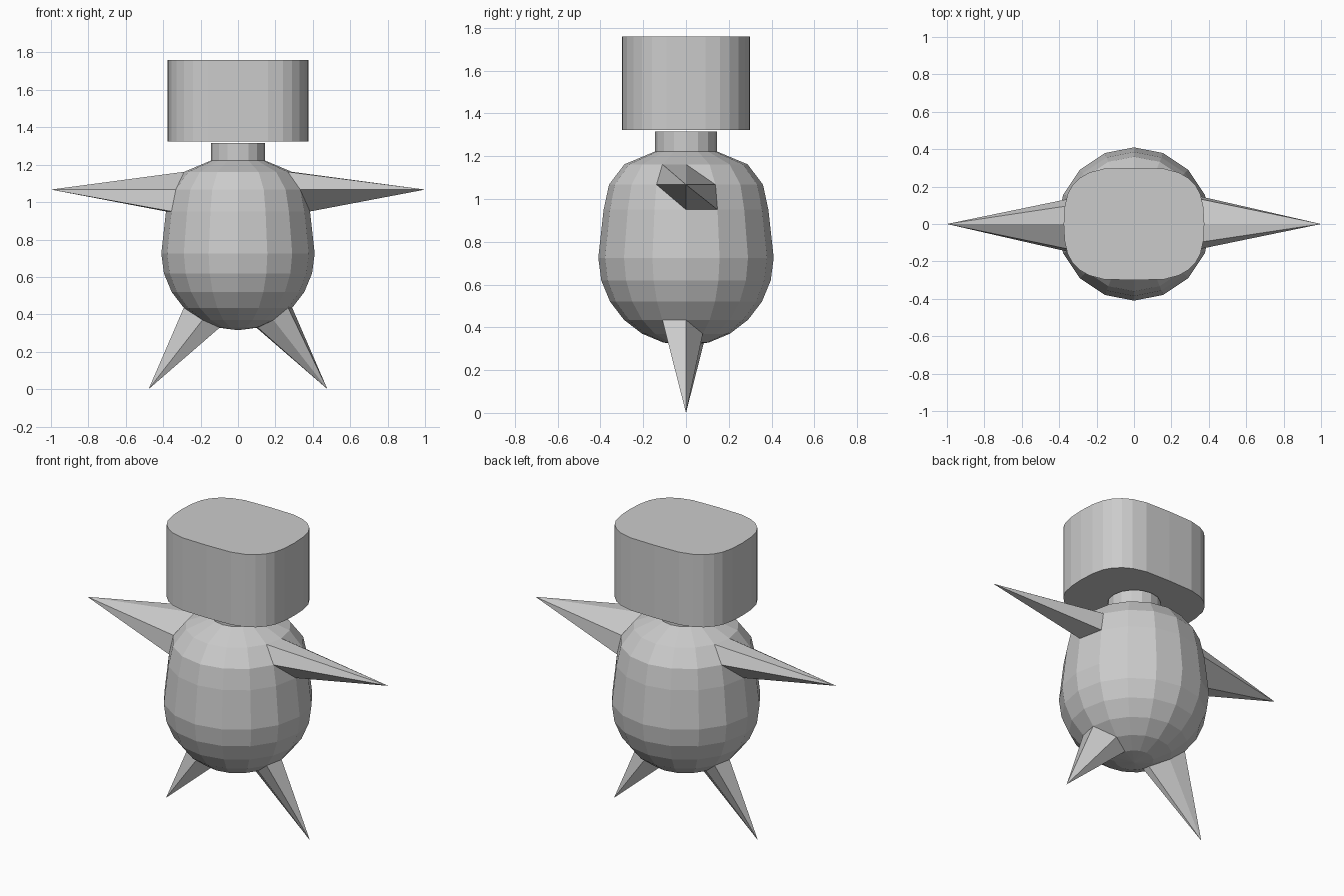
import bpy
from math import cos, sin, pi, radians

if "Cube" in bpy.data.objects:
    bpy.data.objects.remove(bpy.data.objects["Cube"])

N = 16


def make_object(name, verts, faces):
    mesh = bpy.data.meshes.new(name)
    mesh.from_pydata(verts, [], faces)
    mesh.update()
    obj = bpy.data.objects.new(name, mesh)
    bpy.context.collection.objects.link(obj)
    return obj


# Body profile (radius, z): round underside, tapering chest, shoulders, neck
R, ZC = 0.41, 0.725
profile = [(R * sin(radians(a)), ZC - R * cos(radians(a))) for a in range(15, 91, 15)]
profile += [(0.385, 0.95), (0.36, 1.067), (0.288, 1.162), (0.145, 1.222), (0.145, 1.316)]
verts = [(r * cos(2 * pi * i / N), r * sin(2 * pi * i / N), z)
         for r, z in profile for i in range(N)]

# Side walls, every quad split along the same diagonal
faces = []
for k in range(len(profile) - 1):
    for i in range(N):
        j = (i + 1) % N
        a, b = k * N + i, k * N + j
        c, d = b + N, a + N
        faces += [(a, b, d), (b, c, d)]

# Rounded bottom pole and flat neck cap
verts.append((0, 0, ZC - R))
pole = len(verts) - 1
faces += [(pole, (i + 1) % N, i) for i in range(N)]
top = (len(profile) - 1) * N
faces.append(tuple(range(top, top + N)))

# Arms and legs: single side vertices pulled out to spikes
ARM_RING, LEG_RING = 7, 1
leg_ring = next(k for k, p in enumerate(profile) if abs(p[0] - R * sin(radians(30))) < 1e-4)
for side, i in ((1, 0), (-1, N // 2)):
    verts[ARM_RING * N + i] = (side * 1.0, 0, 1.067)
    verts[leg_ring * N + i] = (side * 0.478, 0, 0.0)
make_object("body_with_limbs", verts, faces)

# Head: rounded block, quarter outline mirrored around
quarter = [(0.376, 0.0), (0.371, 0.09), (0.355, 0.16), (0.33, 0.205),
           (0.29, 0.246), (0.24, 0.275), (0.16, 0.296), (0.0, 0.3)]
half = quarter + [(-x, y) for x, y in reversed(quarter[:-1])]
outline = half + [(x, -y) for x, y in reversed(half[1:-1])]
n = len(outline)
hverts = [(x, y, z) for z in (1.323, 1.759) for x, y in outline]
hfaces = [(i, (i + 1) % n, n + (i + 1) % n, n + i) for i in range(n)]
hfaces += [tuple(reversed(range(n))), tuple(range(n, 2 * n))]
make_object("head", hverts, hfaces)
